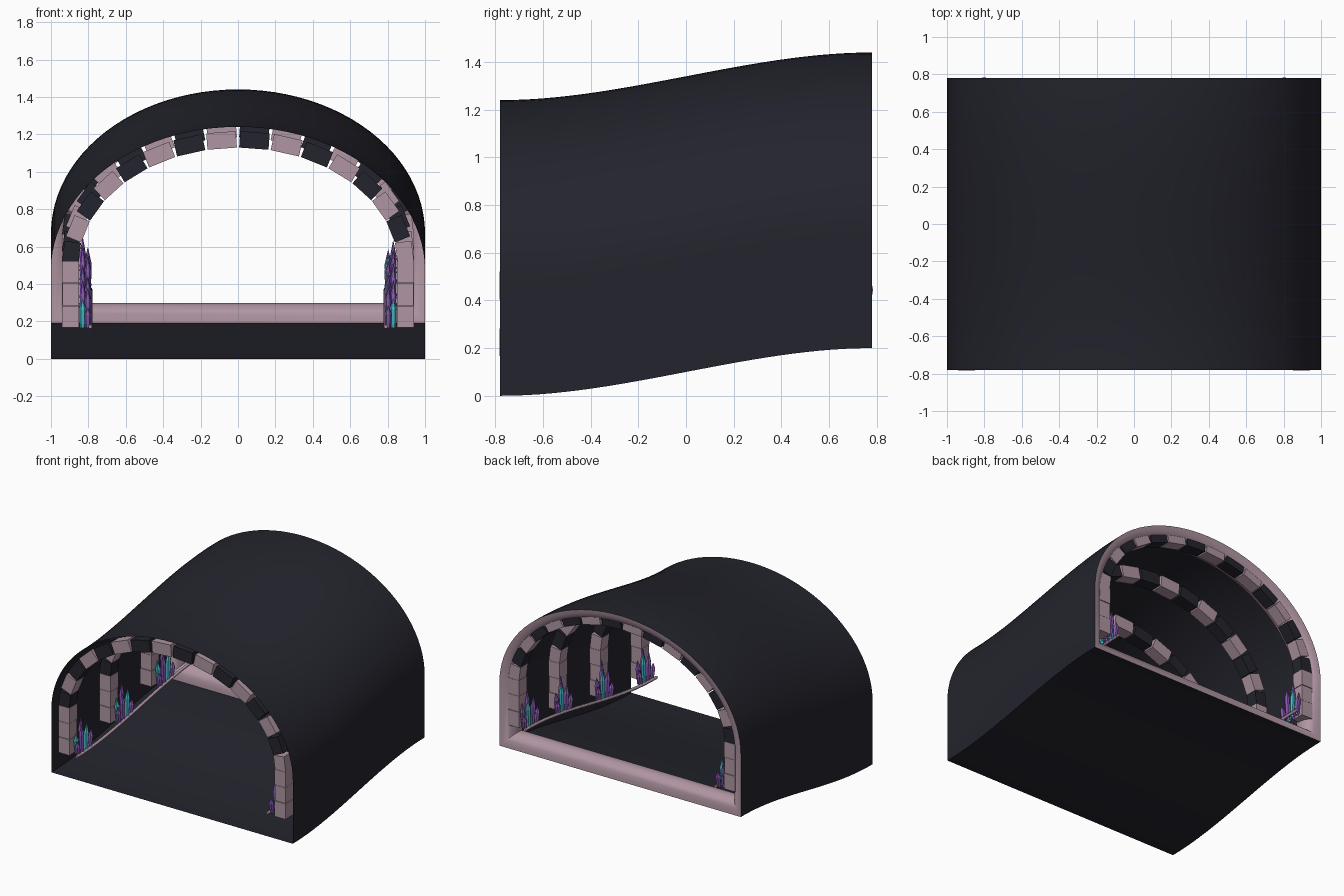
import bpy, bmesh, math, random
from mathutils import Vector, Matrix

random.seed(4)
if "Cube" in bpy.data.objects:
    bpy.data.objects.remove(bpy.data.objects["Cube"])

HALF = 0.78          # half the tunnel length
RIBS = (-0.735, -0.25, 0.235, 0.715)


def material(name, rgb):
    m = bpy.data.materials.new(name)
    m.use_nodes = True
    m.diffuse_color = (*rgb, 1)
    m.node_tree.nodes["Principled BSDF"].inputs["Base Color"].default_value = (*rgb, 1)
    return m


DARK = material("dark slate", (0.017, 0.017, 0.026))
PINK = material("dusty pink stone", (0.43, 0.30, 0.36))
PURPLE = material("purple crystal", (0.25, 0.10, 0.45))
TEAL = material("teal crystal", (0.06, 0.50, 0.58))


def rise(y):
    """Floor height of the S-shaped ramp."""
    t = min(max((y + HALF) / (2 * HALF), 0), 1)
    return 0.2 * t * t * (3 - 2 * t)


def finish(bm, name, mats, smooth=False):
    bmesh.ops.recalc_face_normals(bm, faces=bm.faces)
    me = bpy.data.meshes.new(name)
    bm.to_mesh(me)
    bm.free()
    for m in mats:
        me.materials.append(m)
    ob = bpy.data.objects.new(name, me)
    bpy.context.collection.objects.link(ob)
    if smooth:
        bpy.ops.object.select_all(action='DESELECT')
        ob.select_set(True)
        bpy.context.view_layer.objects.active = ob
        bpy.ops.object.shade_smooth_by_angle(angle=math.radians(40))
    return ob


def loft(bm, rings):
    """Skin a list of closed rings."""
    rows = [[bm.verts.new(p) for p in ring] for ring in rings]
    for a, b in zip(rows, rows[1:]):
        for i in range(len(a)):
            j = (i + 1) % len(a)
            bm.faces.new((a[i], a[j], b[j], b[i]))


# D-shaped cross-section: flat floor, short walls, elliptical vault
SPRING, TOP, ARC = 0.47, 1.24, 48
profile = [Vector((-1, 0)), Vector((1, 0))]
for k in range(ARC + 1):
    a = math.pi * k / ARC
    profile.append(Vector((math.cos(a), SPRING + (TOP - SPRING) * math.sin(a))))

# Mitred inward directions along the cross-section
inward = []
for i, p in enumerate(profile):
    e1 = (p - profile[i - 1]).normalized()
    e2 = (profile[(i + 1) % len(profile)] - p).normalized()
    n1, n2 = Vector((-e1.y, e1.x)), Vector((-e2.y, e2.x))
    inward.append((n1 + n2) / (1 + n1.dot(n2)))


def section(y, inset=0):
    return [(p.x + n.x * inset, y, p.y + n.y * inset + rise(y))
            for p, n in zip(profile, inward)]


# Tunnel shell
bm = bmesh.new()
loft(bm, [section(-HALF + 2 * HALF * k / 28) for k in range(29)])
finish(bm, "tunnel_shell", [DARK], True)

# Rounded stone rim lining the back opening
bm = bmesh.new()
R = 0.1
loft(bm, [section(HALF - R + R * math.cos(math.pi * k / 12), R * math.sin(math.pi * k / 12))
          for k in range(13)])
finish(bm, "back_rim", [PINK], True)


def block(bm, pos, size, tilt=0, mat=0):
    m = (Matrix.Translation(pos) @ Matrix.Rotation(tilt, 4, 'Y')
         @ Matrix.Diagonal((*size, 1)))
    verts = bmesh.ops.create_cube(bm, size=1, matrix=m)["verts"]
    for f in {f for v in verts for f in v.link_faces}:
        f.material_index = mat


# Ribs: stacked columns carrying a vault of alternating blocks
RX, RZ, BASE, STONES = 0.895, 0.67, 0.50, 16
for n, y in enumerate(RIBS, 1):
    z0 = rise(y)
    bm = bmesh.new()
    for side in (-1, 1):
        for k in range(3):
            block(bm, (side * RX, y, z0 + 0.224 + 0.119 * k),
                  (0.092 - 0.004 * (k % 2), 0.095 - 0.005 * (k % 2), 0.116))
    for k in range(STONES):
        step = math.pi / STONES
        a = -math.pi / 2 + step * (k + 0.5)
        tx, tz = RX * math.cos(a), -RZ * math.sin(a)
        block(bm, (RX * math.sin(a), y, z0 + BASE + RZ * math.cos(a)),
              (math.hypot(tx, tz) * step * 0.9, 0.09, 0.088),
              math.atan2(-tz, tx), 1 - k % 2)
    finish(bm, f"stone_rib_{n}", [PINK, DARK])


def crystal(bm, base, radius, height, lean, mat):
    """Six-sided prism with a pointed tip."""
    m = Matrix.Translation(base) @ Matrix.Rotation(lean, 4, 'X')
    rings = [[m @ Vector((r * math.cos(k * math.pi / 3), r * math.sin(k * math.pi / 3), h))
              for k in range(6)]
             for r, h in ((radius * 0.8, 0), (radius, height * 0.65), (0.001, height))]
    start = len(bm.faces)
    loft(bm, rings)
    bm.faces.ensure_lookup_table()
    for f in bm.faces[start:]:
        f.material_index = mat


for side, label in ((-1, "right"), (1, "left")):
    # Crystal clusters at the foot of each column
    for n, y in enumerate(RIBS, 1):
        yc = min(y + 0.06, 0.69)
        bm = bmesh.new()
        for k in range(7):
            u = (k - 3) / 3
            yy = yc + 0.065 * u
            h = 0.27 - 0.15 * abs(u) + random.uniform(-0.02, 0.02)
            x = side * (0.815 + (0.015 if k % 2 else -0.012))
            crystal(bm, (x, yy, rise(yy) + 0.165), 0.019, h, -0.16 * u, int(k % 3 == 1))
        finish(bm, f"{label}_crystals_{n}", [PURPLE, TEAL])

    # Thin rail following the ramp
    curve = bpy.data.curves.new(f"{label}_rail", 'CURVE')
    curve.dimensions = '3D'
    curve.bevel_depth = 0.011
    curve.bevel_resolution = 1
    curve.use_fill_caps = True
    spline = curve.splines.new('POLY')
    spline.points.add(20)
    for k, pt in enumerate(spline.points):
        y = -HALF + 2 * HALF * k / 20
        pt.co = (side * 0.79, y, rise(y) + 0.172, 1)
    curve.materials.append(PINK)
    bpy.context.collection.objects.link(bpy.data.objects.new(f"{label}_rail", curve))
